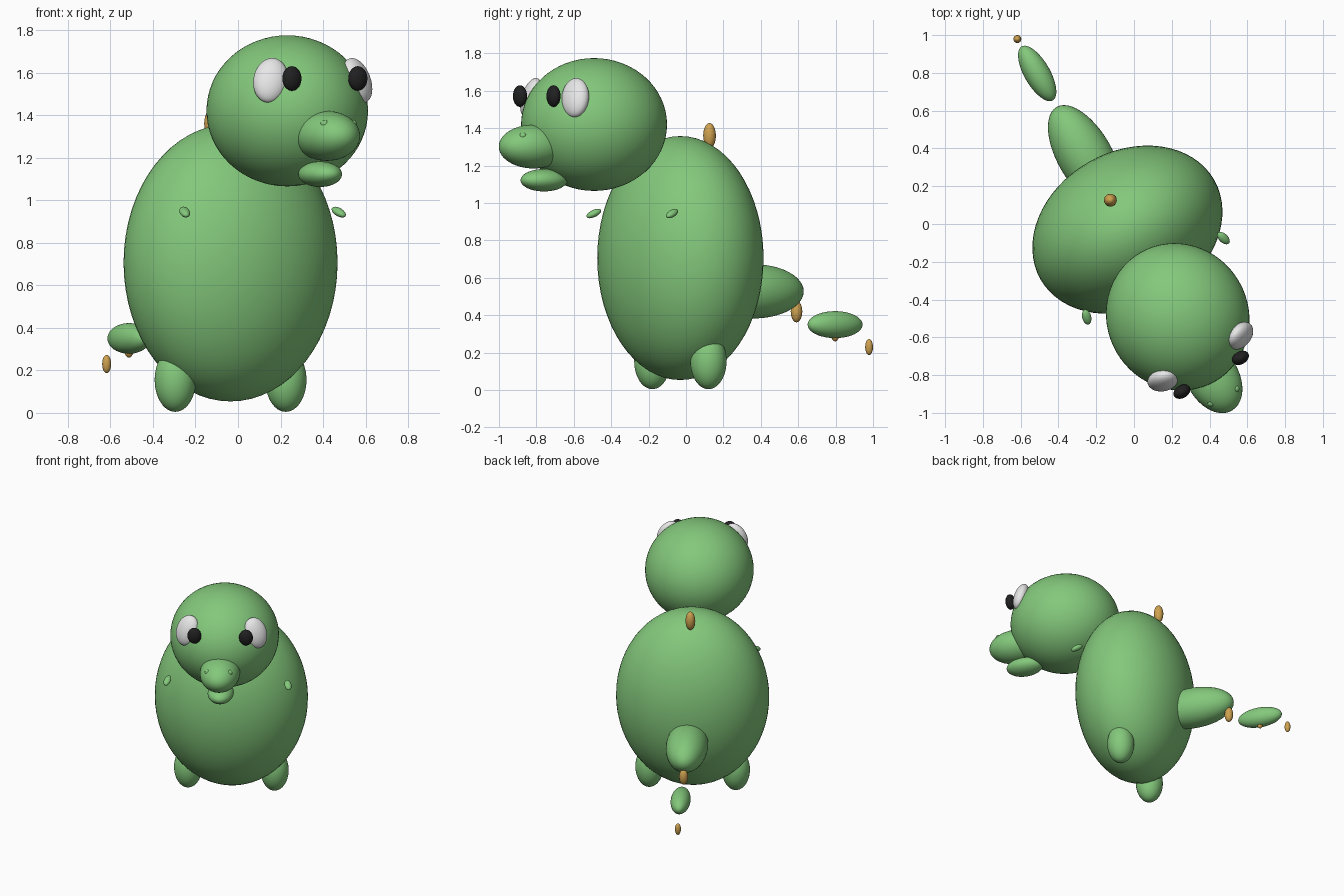
import bpy
import math
from mathutils import Matrix, Vector

if "Cube" in bpy.data.objects:
    bpy.data.objects.remove(bpy.data.objects["Cube"])


def material(name, rgb):
    m = bpy.data.materials.new(name)
    m.diffuse_color = (*rgb, 1.0)
    m.use_nodes = True
    m.node_tree.nodes["Principled BSDF"].inputs["Base Color"].default_value = m.diffuse_color
    return m


GREEN = material("skin green", (0.23, 0.58, 0.20))
WHITE = material("eye white", (0.82, 0.82, 0.82))
BLACK = material("pupil black", (0.015, 0.015, 0.015))
AMBER = material("spike amber", (0.62, 0.36, 0.08))

# Whole creature is turned 30 degrees; local +x is its side, local -y its front
FRAME = Matrix.Translation((-0.035, -0.03, 0)) @ Matrix.Rotation(math.radians(30), 4, 'Z')


def ellipsoid(name, loc, half, mat, rot=(0, 0, 0), seg=48):
    """Smooth ellipsoid; rot is pitch, roll, yaw in degrees."""
    bpy.ops.mesh.primitive_uv_sphere_add(segments=seg, ring_count=seg // 2, radius=1)
    ob = bpy.context.object
    ob.name = name
    pitch, roll, yaw = (math.radians(a) for a in rot)
    turn = (Matrix.Rotation(yaw, 4, 'Z') @ Matrix.Rotation(pitch, 4, 'X')
            @ Matrix.Rotation(roll, 4, 'Y'))
    ob.data.transform(FRAME @ Matrix.Translation(loc) @ turn
                      @ Matrix.Diagonal(Vector((*half, 1.0))))
    ob.data.materials.append(mat)
    ob.data.shade_smooth()
    return ob


# Body, head and muzzle
ellipsoid("body", (0, 0, 0.706), (0.53, 0.413, 0.652), GREEN, seg=64)
ellipsoid("head", (0, -0.533, 1.42), (0.375, 0.395, 0.355), GREEN, seg=64)
ellipsoid("snout", (0, -0.906, 1.302), (0.138, 0.20, 0.117), GREEN)
ellipsoid("jaw", (0, -0.842, 1.122), (0.09, 0.135, 0.06), GREEN)

# Mirrored parts
for side, s in (("left", -1), ("right", 1)):
    ellipsoid(side + "_nostril", (0.076 * s, -1.016, 1.358), (0.02, 0.02, 0.02), GREEN, seg=20)
    ellipsoid(side + "_eye", (0.236 * s, -0.785, 1.563), (0.081, 0.051, 0.110), WHITE,
              (-17, -12 * s, 25 * s), 40)
    ellipsoid(side + "_pupil", (0.179 * s, -0.887, 1.572), (0.048, 0.034, 0.058), BLACK, seg=32)
    ellipsoid(side + "_arm", (0.418 * s, -0.293, 0.944), (0.024, 0.044, 0.019), GREEN,
              (25, 0, 16 * s), 24)
    ellipsoid(side + "_leg", (0.30 * s, 0, 0.155), (0.097, 0.097, 0.15), GREEN)

# Tail
ellipsoid("tail_base", (0, 0.45, 0.528), (0.145, 0.30, 0.145), GREEN)
ellipsoid("tail_end", (0, 0.955, 0.35), (0.068, 0.165, 0.072), GREEN)

# Spikes down the back and tail: distance back, height, half width, half height
for i, (y, z, w, h) in enumerate(((0.18, 1.36, 0.034, 0.068), (0.717, 0.42, 0.031, 0.058),
                                  (0.955, 0.31, 0.025, 0.05), (1.165, 0.23, 0.021, 0.043))):
    ellipsoid(f"spike_{i + 1}", (0, y, z), (w, w, h), AMBER, seg=24)
